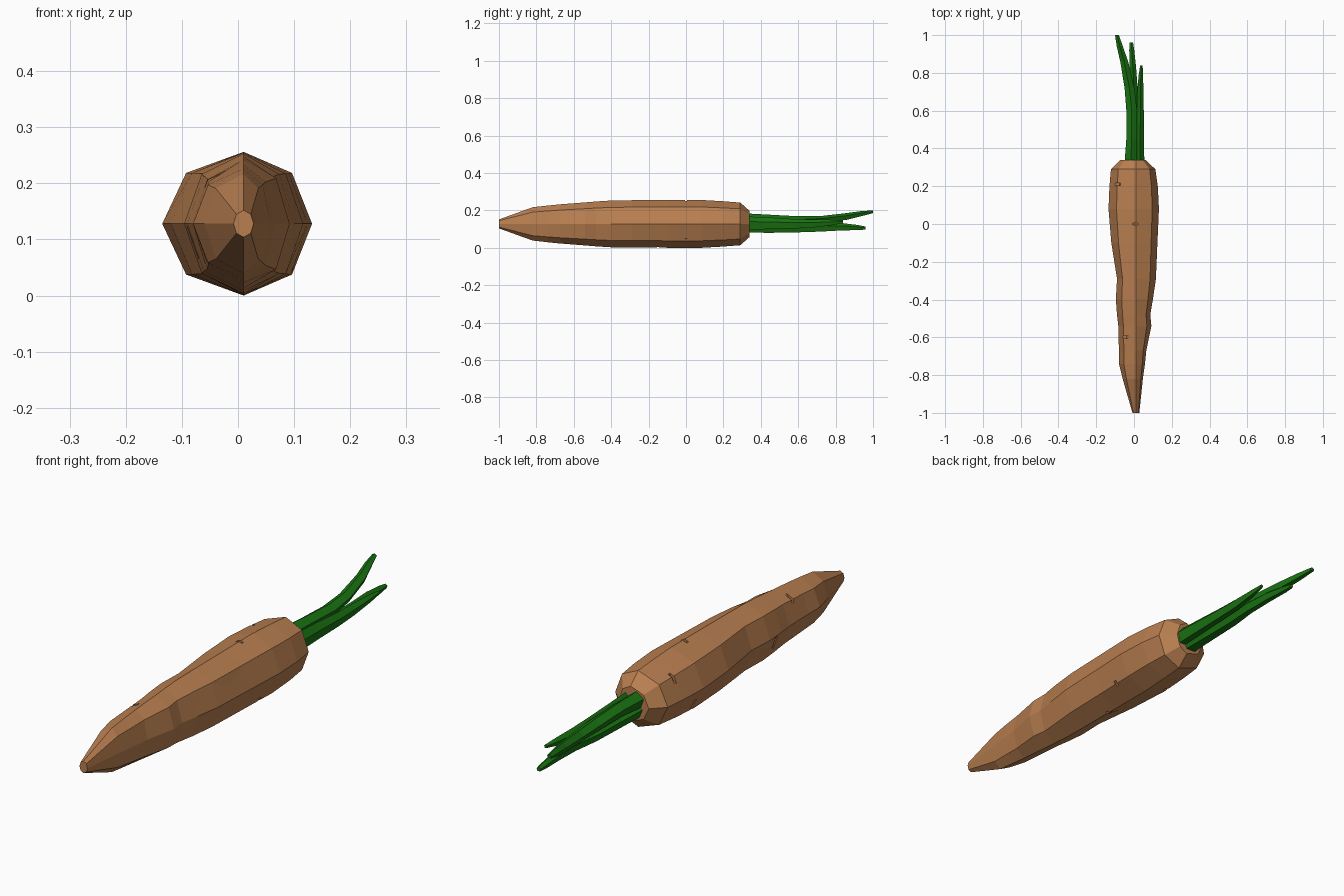
import bpy, bmesh, math
from mathutils import Matrix, Vector


def material(name, rgb):
    m = bpy.data.materials.new(name)
    m.diffuse_color = (*rgb, 1)
    return m


def finish(name, bm, mat):
    bmesh.ops.recalc_face_normals(bm, faces=bm.faces)
    me = bpy.data.meshes.new(name)
    bm.to_mesh(me)
    bm.free()
    me.materials.append(mat)
    ob = bpy.data.objects.new(name, me)
    bpy.context.collection.objects.link(ob)
    return ob


def loft(name, rings, mat):
    """Skin a list of point rings and close both ends."""
    bm = bmesh.new()
    loops = [[bm.verts.new(p) for p in ring] for ring in rings]
    n = len(loops[0])
    for a, b in zip(loops, loops[1:]):
        for i in range(n):
            j = (i + 1) % n
            bm.faces.new((a[i], a[j], b[j], b[i]))
    bm.faces.new(loops[0])
    bm.faces.new(loops[-1])
    return finish(name, bm, mat)


orange = material("root_brown", (0.48, 0.21, 0.08))
green = material("stem_green", (0.01, 0.17, 0.006))
MID_X, MID_Z = 0.01, 0.128


def root_ring(y, left, right, half_h):
    pts = []
    for k in range(8):
        c, s = math.cos(k * math.pi / 4), math.sin(k * math.pi / 4)
        w = right - MID_X if c > 0 else MID_X - left
        pts.append((MID_X + c * w, y, MID_Z + s * half_h))
    return pts


# Root: y, left x, right x, half height
profile = [
    (-1.0, -0.008, 0.028, 0.024), (-0.82, -0.06, 0.047, 0.089),
    (-0.74, -0.08, 0.058, 0.098), (-0.67, -0.08, 0.065, 0.105),
    (-0.54, -0.083, 0.092, 0.115), (-0.48, -0.09, 0.086, 0.12),
    (-0.40, -0.096, 0.10, 0.125), (-0.29, -0.09, 0.116, 0.1265),
    (-0.10, -0.12, 0.124, 0.1275), (0.08, -0.135, 0.132, 0.128),
    (0.20, -0.130, 0.126, 0.121), (0.29, -0.122, 0.113, 0.114),
    (0.34, -0.072, 0.06, 0.07),
]
root = loft("carrot_root", [root_ring(*p) for p in profile], orange)

# Small cracks: y position, angle around the root, distance from axis, length
cracks = [
    (-0.20, 28, 0.116, 0.07), (-0.35, -38, 0.113, 0.08), (0.0, -45, 0.127, 0.08),
    (-0.74, 25, 0.063, 0.05), (0.0, 92, 0.128, 0.06), (-0.60, 125, 0.097, 0.06),
    (0.21, 140, 0.125, 0.06), (-0.45, 200, 0.098, 0.07), (0.10, 215, 0.128, 0.08),
    (-0.15, 265, 0.127, 0.06),
]
bm = bmesh.new()
for y, deg, dist, length in cracks:
    a = math.radians(deg)
    out = Vector((math.cos(a), 0, math.sin(a)))
    along = Vector((-math.sin(a), 0, math.cos(a)))
    basis = Matrix((out, along, Vector((0, 1, 0)))).transposed().to_4x4()
    pos = Vector((MID_X, y, MID_Z)) + out * dist
    bmesh.ops.create_cone(bm, cap_ends=True, segments=4, radius1=1, radius2=1, depth=1,
                          matrix=Matrix.Translation(pos) @ basis
                          @ Matrix.Diagonal((0.012, length / 2, 0.012, 1))
                          @ Matrix.Rotation(math.pi / 4 * 0, 4, 'Z'))
cutter = finish("crack_cutter", bm, orange)
cutter.hide_render = True
cutter.hide_viewport = True
cut = root.modifiers.new("cracks", 'BOOLEAN')
cut.operation = 'DIFFERENCE'
cut.solver = 'EXACT'
cut.object = cutter


def stem(name, path):
    """Five sided stalk; path rows are y, x, z, half width, half height."""
    rings = []
    for y, x, z, w, h in path:
        rings.append([(x + w * math.cos(t), y, z + h * math.sin(t))
                      for t in (math.radians(90 + 72 * k) for k in range(5))])
    loft(name, rings, green)


# Green stalks
stem("stem_upper", [
    (0.32, -0.018, 0.150, 0.034, 0.034), (0.45, -0.012, 0.150, 0.030, 0.027),
    (0.60, -0.012, 0.146, 0.030, 0.023), (0.72, -0.024, 0.150, 0.027, 0.020),
    (0.86, -0.052, 0.166, 0.022, 0.020), (0.94, -0.075, 0.182, 0.017, 0.015),
    (1.0, -0.090, 0.192, 0.011, 0.008)])
stem("stem_lower", [
    (0.32, -0.010, 0.106, 0.036, 0.030), (0.45, -0.006, 0.103, 0.030, 0.028),
    (0.60, -0.006, 0.104, 0.026, 0.026), (0.72, 0.0, 0.108, 0.020, 0.026),
    (0.83, -0.006, 0.111, 0.018, 0.022), (0.92, -0.012, 0.107, 0.014, 0.015),
    (0.96, -0.014, 0.105, 0.010, 0.009)])
stem("stem_short", [
    (0.32, 0.032, 0.128, 0.024, 0.040), (0.45, 0.032, 0.128, 0.022, 0.034),
    (0.58, 0.034, 0.126, 0.019, 0.028), (0.68, 0.033, 0.128, 0.018, 0.024),
    (0.78, 0.036, 0.134, 0.013, 0.016), (0.84, 0.039, 0.138, 0.007, 0.008)])
